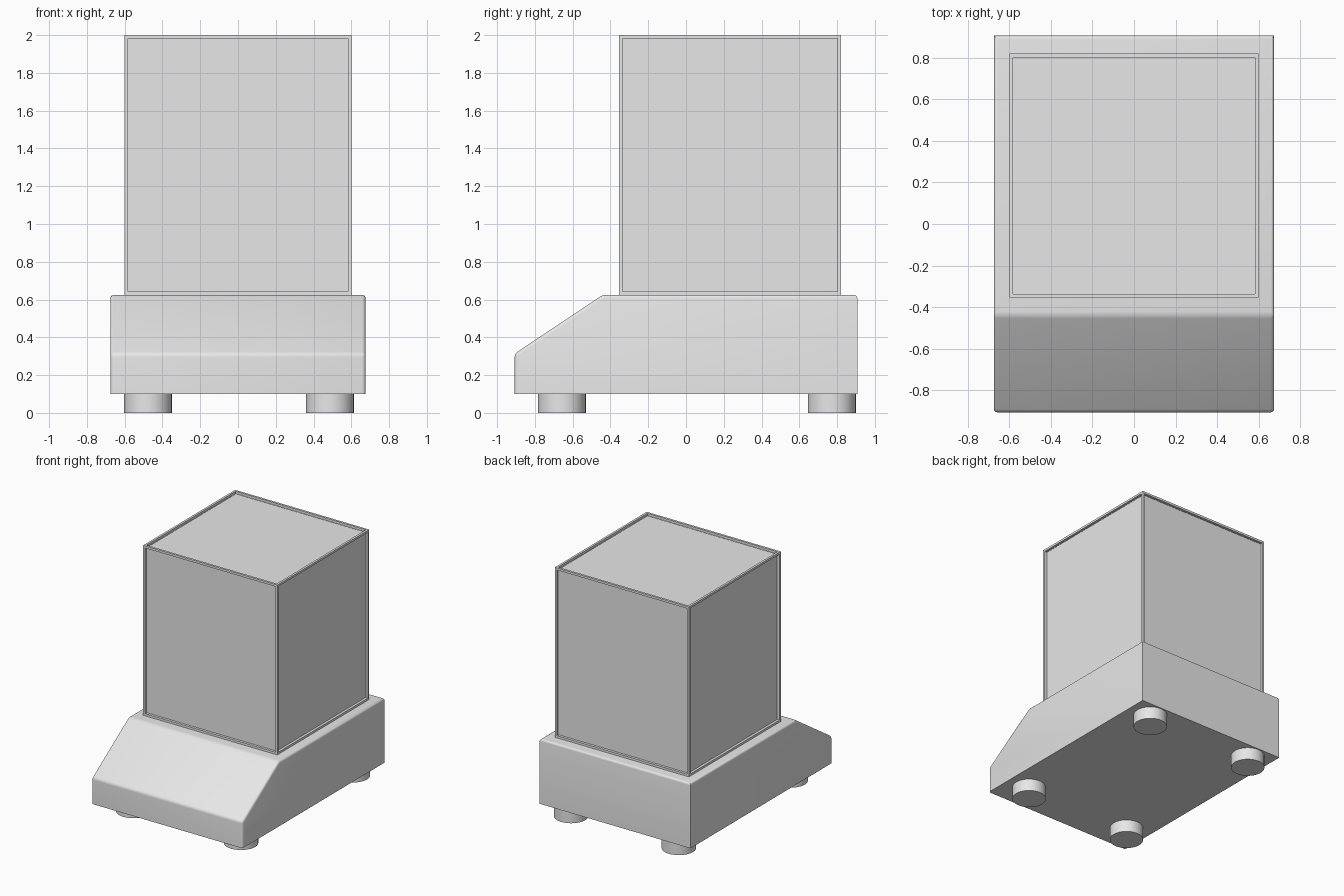
import bpy, bmesh
from mathutils import Matrix

cube = bpy.data.objects.get("Cube")
if cube:
    bpy.data.objects.remove(cube, do_unlink=True)

grey = bpy.data.materials.new("light grey")
grey.use_nodes = True
colour = (0.8, 0.8, 0.8, 1)
grey.diffuse_color = colour
grey.node_tree.nodes["Principled BSDF"].inputs["Base Color"].default_value = colour


def add_object(name, bm, smooth=True):
    bmesh.ops.recalc_face_normals(bm, faces=bm.faces)
    mesh = bpy.data.meshes.new(name)
    bm.to_mesh(mesh)
    bm.free()
    mesh.materials.append(grey)
    obj = bpy.data.objects.new(name, mesh)
    bpy.context.collection.objects.link(obj)
    if smooth:
        bpy.ops.object.select_all(action="DESELECT")
        obj.select_set(True)
        bpy.context.view_layer.objects.active = obj
        bpy.ops.object.shade_smooth_by_angle(angle=0.6)
    return obj


# Base housing: side profile with a sloping front, rounded except underneath
BOTTOM, TOP, HALF_W, HALF_D = 0.1, 0.625, 0.675, 0.907
profile = [(-HALF_D, BOTTOM), (-HALF_D, 0.313), (-0.44, TOP),
           (HALF_D, TOP), (HALF_D, BOTTOM)]
bm = bmesh.new()
side = bm.faces.new([bm.verts.new((-HALF_W, y, z)) for y, z in profile])
new = bmesh.ops.extrude_face_region(bm, geom=[side])["geom"]
bmesh.ops.translate(bm, vec=(2 * HALF_W, 0, 0),
                    verts=[v for v in new if isinstance(v, bmesh.types.BMVert)])
rounded = []
for e in bm.edges:
    under = all(v.co.z < BOTTOM + 0.01 for v in e.verts)
    rear_corner = (all(v.co.y > HALF_D - 0.01 for v in e.verts)
                   and abs(e.verts[0].co.z - e.verts[1].co.z) > 0.1)
    if not under and not rear_corner:
        rounded.append(e)
bmesh.ops.bevel(bm, geom=rounded, offset=0.018, segments=4, profile=0.5,
                affect="EDGES")
add_object("base_housing", bm)

# Enclosure: box framed by narrow rails around recessed panels
FRONT, BACK, ROOF, WIDTH, RAIL = -0.355, 0.82, 2.0, 1.2, 0.025
bm = bmesh.new()
bmesh.ops.create_cube(bm, size=1)
bmesh.ops.scale(bm, vec=(WIDTH, BACK - FRONT, ROOF - TOP), verts=bm.verts)
bmesh.ops.translate(bm, vec=(0, (FRONT + BACK) / 2, (ROOF + TOP) / 2), verts=bm.verts)
panels = [f for f in bm.faces if f.normal.z > -0.5]
bmesh.ops.inset_individual(bm, faces=panels, thickness=RAIL)
bmesh.ops.inset_individual(bm, faces=panels, thickness=0.0001, depth=-0.02)
add_object("enclosure", bm, smooth=False)

# Four round feet
for depth_name, y in (("front", -0.657), ("rear", 0.772)):
    for side_name, x in (("right", -0.477), ("left", 0.487)):
        bm = bmesh.new()
        bmesh.ops.create_cone(bm, cap_ends=True, segments=32, radius1=0.127,
                              radius2=0.127, depth=BOTTOM,
                              matrix=Matrix.Translation((x, y, BOTTOM / 2)))
        add_object(f"{depth_name}_{side_name}_foot", bm)
